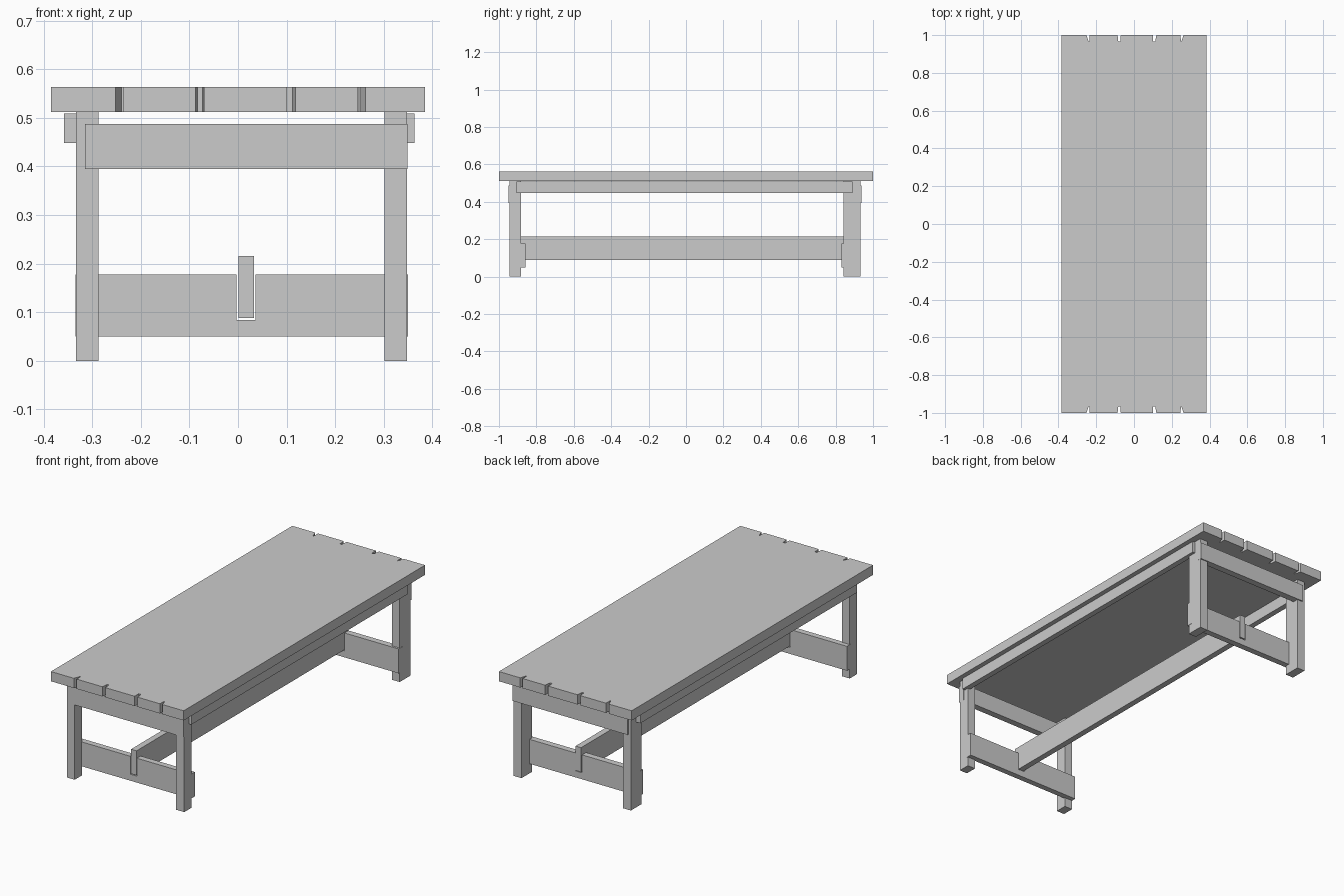
import bpy, bmesh

if "Cube" in bpy.data.objects:
    bpy.data.objects.remove(bpy.data.objects["Cube"])


def prism(name, pts, lo, hi, place):
    """Extrude a 2D outline from lo to hi; place maps (u, v, w) to xyz."""
    bm = bmesh.new()
    face = bm.faces.new([bm.verts.new(place(u, v, lo)) for u, v in pts])
    new = bmesh.ops.extrude_face_region(bm, geom=[face])["geom"]
    offset = bm.verts.new(place(0, 0, hi)).co - bm.verts.new(place(0, 0, lo)).co
    bmesh.ops.translate(bm, vec=offset, verts=[g for g in new if isinstance(g, bmesh.types.BMVert)])
    bmesh.ops.delete(bm, geom=[v for v in bm.verts if not v.link_faces], context="VERTS")
    bmesh.ops.recalc_face_normals(bm, faces=bm.faces)
    mesh = bpy.data.meshes.new(name)
    bm.to_mesh(mesh)
    bm.free()
    obj = bpy.data.objects.new(name, mesh)
    bpy.context.collection.objects.link(obj)
    return obj


def flat(u, v, w):
    return (u, v, w)


def upright(u, v, w):
    return (u, w, v)


def box(name, x, y, z):
    return prism(name, [(x[0], y[0]), (x[1], y[0]), (x[1], y[1]), (x[0], y[1])], z[0], z[1], flat)


# Tabletop planks, corners cut at the ends: (left edge, left root, right root, right edge)
DEPTH = 0.965
notches = [(-0.252, -0.240, -0.236, -0.236), (-0.087, -0.083, -0.073, -0.070),
           (0.100, 0.100, 0.112, 0.118), (0.247, 0.248, 0.251, 0.262)]
for i in range(5):
    if i == 0:
        left = [(-0.385, -1)]
    else:
        _, a, b, c = notches[i - 1]
        left = [((a + b) / 2, -DEPTH), (b, -DEPTH), (c, -1)]
    if i == 4:
        right = [(0.385, -1)]
    else:
        d, a, b, _ = notches[i]
        right = [(d, -1), (a, -DEPTH), ((a + b) / 2, -DEPTH)]
    half = left + right
    outline = half + [(x, -y) for x, y in reversed(half)]
    prism(f"top_plank_{i + 1}", outline, 0.512, 0.563, flat)

# Legs
for side, x in (("left", (-0.333, -0.287)), ("right", (0.302, 0.348))):
    for end, y in (("front", (-0.943, -0.881)), ("back", (0.843, 0.932))):
        box(f"{end}_{side}_leg", x, y, (0, 0.512))

# Upper end rails, slightly proud of the legs
box("front_rail", (-0.315, 0.3485), (-0.948, -0.913), (0.395, 0.487))
box("back_rail", (-0.318, 0.3485), (0.902, 0.938), (0.395, 0.487))

# Side aprons under the top
box("left_apron", (-0.358, -0.328), (-0.905, 0.89), (0.448, 0.509))
box("right_apron", (0.333, 0.363), (-0.905, 0.89), (0.448, 0.509))

# Lower cross stretchers with an open slot for the long stretcher
slotted = [(-0.334, 0.05), (0.3495, 0.05), (0.3495, 0.178), (0.036, 0.178),
           (0.036, 0.084), (-0.003, 0.084), (-0.003, 0.178), (-0.334, 0.178)]
prism("front_stretcher", slotted, -0.888, -0.857, upright)
prism("back_stretcher", slotted, 0.832, 0.865, upright)

# Long centre stretcher
box("long_stretcher", (0.001, 0.033), (-0.888, 0.868), (0.088, 0.216))
